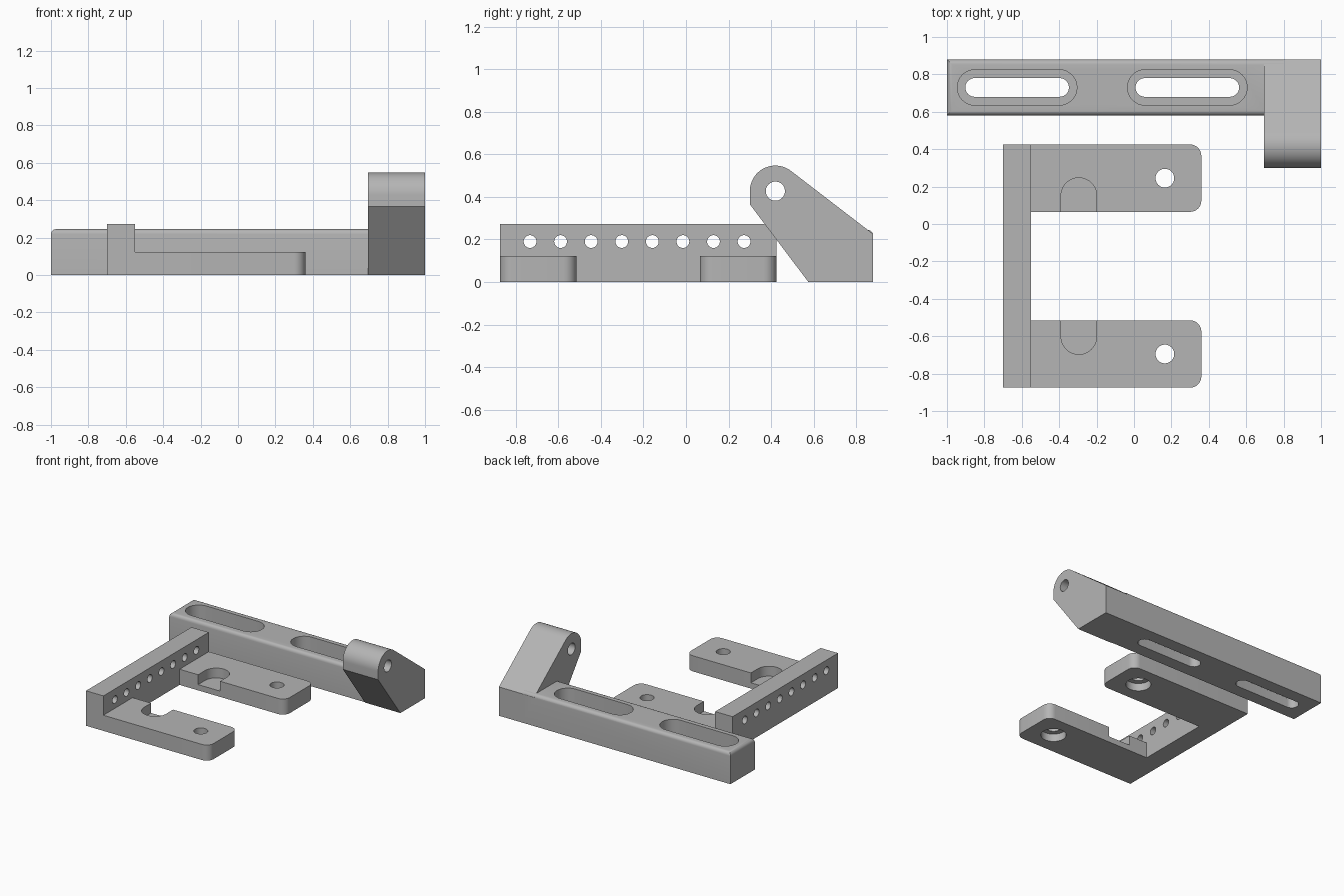
import bpy, bmesh, math
from mathutils import Vector

old = bpy.data.objects.get("Cube")
if old:
    bpy.data.objects.remove(old)

grey = bpy.data.materials.new("machined grey")
grey.use_nodes = True
grey.diffuse_color = (0.46, 0.46, 0.46, 1)
grey.node_tree.nodes["Principled BSDF"].inputs["Base Color"].default_value = grey.diffuse_color


def arc(cx, cy, r, start, end, n=16):
    angles = [math.radians(start + (end - start) * i / n) for i in range(n + 1)]
    return [(cx + r * math.cos(a), cy + r * math.sin(a)) for a in angles]


def circle(cx, cy, r):
    return arc(cx, cy, r, 0, 360, 40)[:-1]


def slot(x0, x1, y, r):
    return arc(x1 - r, y, r, -90, 90) + arc(x0 + r, y, r, 90, 270)


def prism(name, outline, low, high, axis="z"):
    """Extrude an outline: (x, y) along z, or (y, z) along x."""
    place = (lambda p, t: (t, *p)) if axis == "x" else (lambda p, t: (*p, t))
    bm = bmesh.new()
    face = bm.faces.new([bm.verts.new(place(p, low)) for p in outline])
    top = bmesh.ops.extrude_face_region(bm, geom=[face])["geom"]
    shift = Vector(place((0, 0), high - low))
    bmesh.ops.translate(bm, vec=shift, verts=[v for v in top if isinstance(v, bmesh.types.BMVert)])
    bmesh.ops.recalc_face_normals(bm, faces=bm.faces)
    mesh = bpy.data.meshes.new(name)
    bm.to_mesh(mesh)
    bm.free()
    mesh.materials.append(grey)
    obj = bpy.data.objects.new(name, mesh)
    bpy.context.collection.objects.link(obj)
    return obj


def combine(body, other, operation):
    """Apply a boolean and discard the second solid."""
    mod = body.modifiers.new(operation, "BOOLEAN")
    mod.operation, mod.object, mod.solver = operation, other, "EXACT"
    bpy.context.view_layer.objects.active = body
    bpy.ops.object.modifier_apply(modifier=mod.name)
    bpy.data.objects.remove(other)


def cut(body, outline, low, high, axis="z"):
    cutter = prism("cutter", outline, low, high, axis)
    cutter.hide_render = True
    combine(body, cutter, "DIFFERENCE")


def rect(x0, x1, y0, y1):
    return [(x0, y0), (x1, y0), (x1, y1), (x0, y1)]


def finish(obj):
    bpy.ops.object.select_all(action="DESELECT")
    obj.select_set(True)
    bpy.context.view_layer.objects.active = obj
    bpy.ops.object.shade_smooth_by_angle(angle=math.radians(25))


# Slotted bar with rounded top edges on the front, back and free end
BAR_TOP = 0.245
bar = prism("slotted_bar", rect(-1, 0.8, 0.58, 0.88), 0, BAR_TOP)
bm = bmesh.new()
bm.from_mesh(bar.data)
rim = [e for e in bm.edges if all(v.co.z > 0.2 for v in e.verts)
       and not all(v.co.x > 0 for v in e.verts)]
bmesh.ops.bevel(bm, geom=rim, offset=0.027, segments=5, profile=0.5, affect="EDGES")
bm.to_mesh(bar.data)
bm.free()

# Leaning arm with a rounded head, joined to the end of the bar
profile = [(0.575, 0), (0.88, 0), (0.88, 0.225)] + arc(0.42, 0.427, 0.12, 52.5, 180, 24) + [(0.30, 0.365)]
combine(bar, prism("arm", profile, 0.695, 1, "x"), "UNION")
cut(bar, circle(0.42, 0.427, 0.045), 0.5, 1.1, "x")

# Two stepped slots
for x0 in (-0.945, -0.035):
    cut(bar, slot(x0, x0 + 0.64, 0.73, 0.095), 0.075, 0.4)
    cut(bar, slot(x0 + 0.043, x0 + 0.597, 0.73, 0.05), -0.1, 0.4)
finish(bar)

# Bracket: raised rail with two low legs
MID_Y = -0.225
bracket = prism("bracket", rect(-0.70, -0.55, -0.875, 0.425), 0, 0.273)
for side in (-1, 1):
    y0, y1 = sorted((MID_Y + side * 0.29, MID_Y + side * 0.65))
    r = 0.06
    leg = ([(-0.65, y0)] + arc(0.36 - r, y0 + r, r, -90, 0, 8)
           + arc(0.36 - r, y1 - r, r, 0, 90, 8) + [(-0.65, y1)])
    combine(bracket, prism("leg", leg, 0, 0.122), "UNION")

    # Round-ended pocket opening on the inner side
    inner, cy = MID_Y + side * 0.2, MID_Y + side * 0.377
    pocket = arc(-0.295, cy, 0.095, 0, side * 180, 20) + [(-0.39, inner), (-0.20, inner)]
    cut(bracket, pocket, 0.045, 0.2)

    # Screw hole, wider underneath
    hole_y = MID_Y + side * 0.47
    cut(bracket, circle(0.165, hole_y, 0.05), -0.1, 0.2)
    cut(bracket, circle(0.165, hole_y, 0.09), -0.1, 0.06)

# Row of holes through the rail
for i in range(8):
    cut(bracket, circle(-0.733 + i * 0.1437, 0.19, 0.03), -0.8, -0.4, "x")
finish(bracket)
